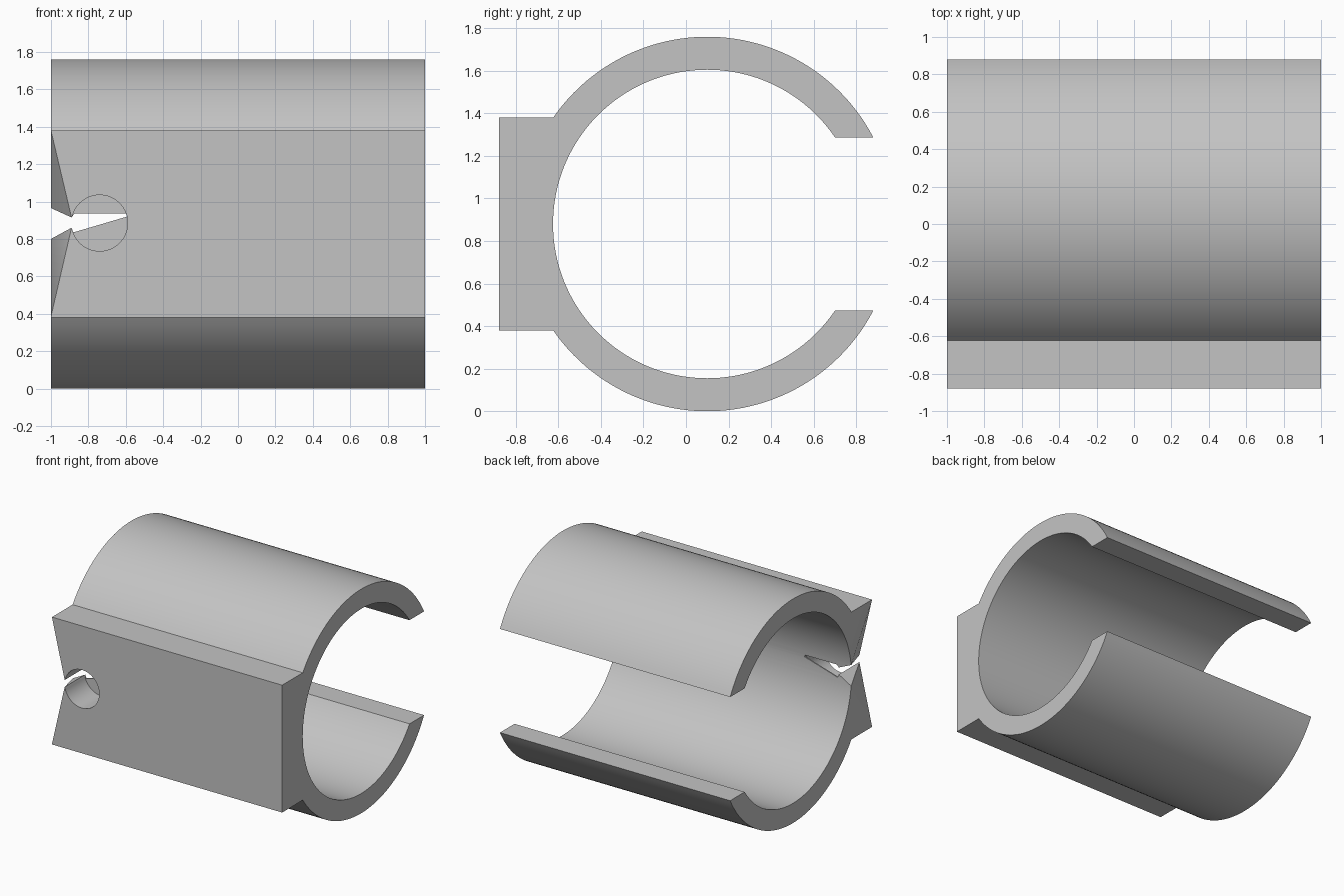
import bpy, bmesh
from math import asin, cos, sin, pi, radians
from mathutils import Vector

cube = bpy.data.objects.get("Cube")
if cube:
    bpy.data.objects.remove(cube, do_unlink=True)

CY, CZ = 0.1, 0.88          # ring axis
OUTER, INNER = 0.88, 0.725
HALF_GAP, HALF_BLOCK, FRONT = 0.407, 0.5, -0.88

grey = bpy.data.materials.new("plain_grey")
grey.use_nodes = True
colour = (0.55, 0.55, 0.55, 1)
grey.diffuse_color = colour
grey.node_tree.nodes["Principled BSDF"].inputs["Base Color"].default_value = colour


def make_object(name, bm):
    bmesh.ops.recalc_face_normals(bm, faces=bm.faces)
    mesh = bpy.data.meshes.new(name)
    bm.to_mesh(mesh)
    bm.free()
    mesh.materials.append(grey)
    ob = bpy.data.objects.new(name, mesh)
    bpy.context.collection.objects.link(ob)
    return ob


def prism(name, points, offset):
    bm = bmesh.new()
    face = bm.faces.new([bm.verts.new(p) for p in points])
    out = bmesh.ops.extrude_face_region(bm, geom=[face])
    moved = [v for v in out["geom"] if isinstance(v, bmesh.types.BMVert)]
    bmesh.ops.translate(bm, verts=moved, vec=offset)
    return make_object(name, bm)


def arc(radius, a0, a1, n):
    angles = [a0 + (a1 - a0) * i / n for i in range(n + 1)]
    return [(-1, CY + radius * cos(a), CZ + radius * sin(a)) for a in angles]


# Open ring with a flat mounting block on its front
gap_out, gap_in = asin(HALF_GAP / OUTER), asin(HALF_GAP / INNER)
block = asin(HALF_BLOCK / OUTER)
profile = arc(OUTER, gap_out, pi - block, 48)
profile += [(-1, FRONT, CZ + HALF_BLOCK), (-1, FRONT, CZ - HALF_BLOCK)]
profile += arc(OUTER, pi + block, 2 * pi - gap_out, 48)
profile += arc(INNER, 2 * pi - gap_in, gap_in, 120)
clip = prism("clip_body", profile, (2, 0, 0))

# Blind round hole, stopping just short of the ring's bore
hole = [(-0.74 + 0.15 * cos(2 * pi * i / 64), -0.95, 0.885 + 0.15 * sin(2 * pi * i / 64))
        for i in range(64)]
hole_cutter = prism("hole_cutter", hole, (0, 0.316, 0))

# Narrow slot through the wall, from the end into the hole
slot = [(-1.05, 0.988), (-0.89, 0.915), (-0.875, 0.935), (-0.6, 0.935),
        (-0.592, 0.92), (-0.88, 0.835), (-0.89, 0.86), (-1.05, 0.773)]
slot_cutter = prism("slot_cutter", [(x, -0.95, z) for x, z in slot], (0, 0.5, 0))

# Slanted notch in the end of the block
bm = bmesh.new()
for z_corner, z_tip, z_bore in ((1.38, 0.915, 0.965), (0.385, 0.86, 0.8)):
    for p in ((-1, FRONT, z_corner), (-0.89, FRONT, z_tip), (-1, -0.622, z_bore)):
        bm.verts.new(p)
        if p[0] == -1:
            bm.verts.new(Vector(p) - Vector((0.05, 0, 0)))
        if p[1] == FRONT:
            bm.verts.new(Vector(p) - Vector((0, 0.05, 0)))
            if p[0] == -1:
                bm.verts.new(Vector(p) - Vector((0.05, 0.05, 0)))
hull = bmesh.ops.convex_hull(bm, input=bm.verts)
loose = [v for v in bm.verts if not v.link_faces]
bmesh.ops.delete(bm, geom=loose, context="VERTS")
notch_cutter = make_object("notch_cutter", bm)

# Cut the openings, then shade the round faces smooth
bpy.ops.object.select_all(action="DESELECT")
bpy.context.view_layer.objects.active = clip
clip.select_set(True)
for cutter in (hole_cutter, slot_cutter, notch_cutter):
    cutter.hide_render = True
    mod = clip.modifiers.new(cutter.name, "BOOLEAN")
    mod.operation, mod.solver, mod.object = "DIFFERENCE", "EXACT", cutter
    bpy.ops.object.modifier_apply(modifier=mod.name)
    bpy.data.objects.remove(cutter, do_unlink=True)
bpy.ops.object.shade_smooth_by_angle(angle=radians(25))
